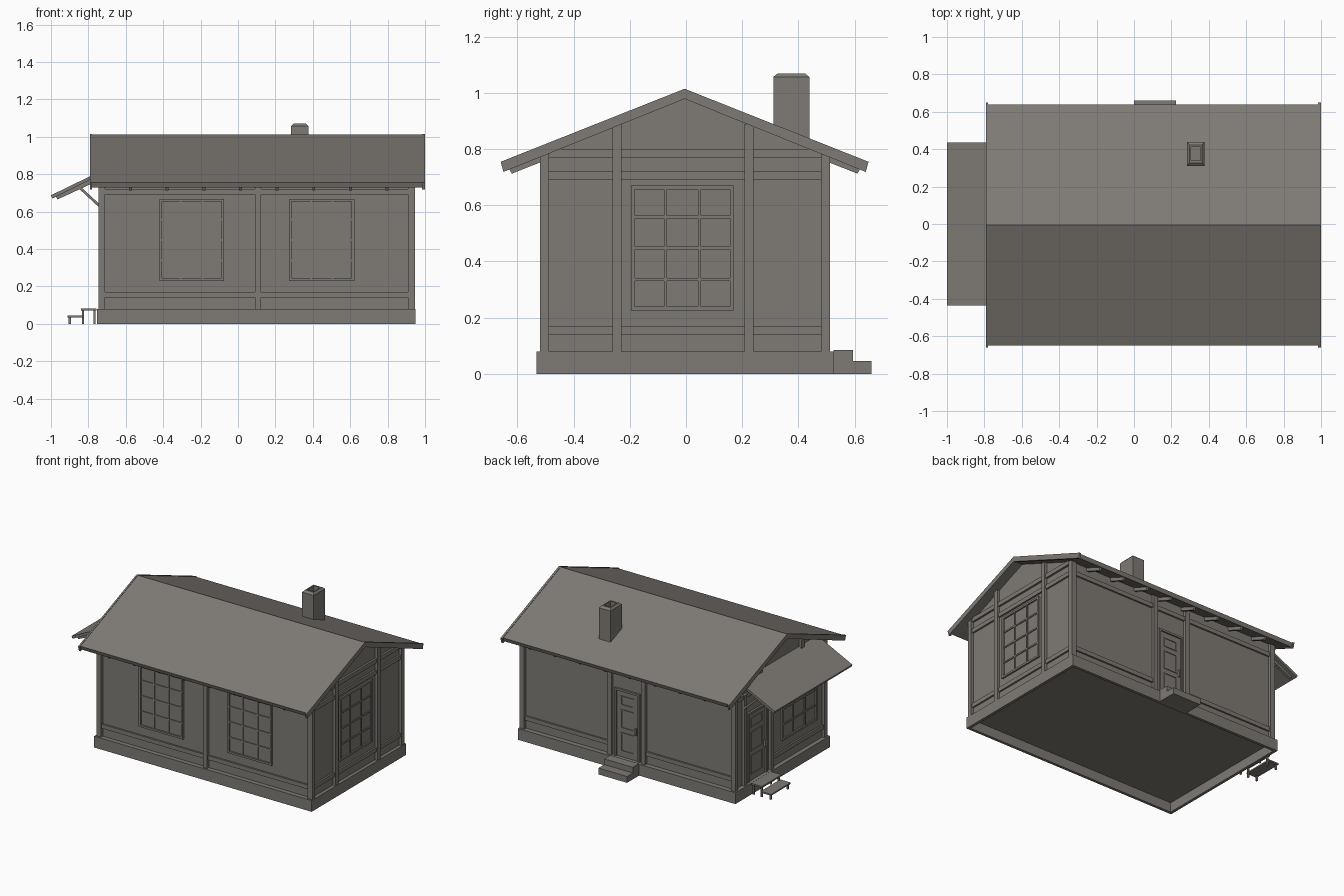
import bpy, bmesh
from mathutils import Vector

if "Cube" in bpy.data.objects:
    bpy.data.objects.remove(bpy.data.objects["Cube"])

mat = bpy.data.materials.new("warm_grey")
mat.diffuse_color = (0.21, 0.195, 0.175, 1)
mat.use_nodes = True
mat.node_tree.nodes["Principled BSDF"].inputs["Base Color"].default_value = mat.diffuse_color


def finish(bm, name):
    bmesh.ops.recalc_face_normals(bm, faces=bm.faces)
    me = bpy.data.meshes.new(name)
    bm.to_mesh(me)
    bm.free()
    me.materials.append(mat)
    ob = bpy.data.objects.new(name, me)
    bpy.context.collection.objects.link(ob)
    return ob


def prism(name, pts, axis, a, b):
    """Extrude a 2D profile: axis 'x' uses (y, z), axis 'y' uses (x, z)."""
    bm = bmesh.new()
    def place(p, t):
        return (t, p[0], p[1]) if axis == 'x' else (p[0], t, p[1])
    lo = [bm.verts.new(place(p, a)) for p in pts]
    hi = [bm.verts.new(place(p, b)) for p in pts]
    bm.faces.new(lo)
    bm.faces.new(hi)
    n = len(pts)
    for i in range(n):
        j = (i + 1) % n
        bm.faces.new((lo[i], lo[j], hi[j], hi[i]))
    return finish(bm, name)


def box(name, x0, x1, y0, y1, z0, z1):
    return prism(name, [(x0, z0), (x1, z0), (x1, z1), (x0, z1)], 'y', y0, y1)


# wall planes
WX0, WX1, WY0, WY1 = -0.725, 0.927, -0.50, 0.49
YC, RIDGE, SLOPE = -0.005, 1.015, 0.397


def trim(name, side, u0, u1, z0, z1, d, back=0.005):
    """Board on a wall, from just inside it to d outside."""
    if side == 'front':
        return box(name, u0, u1, WY0 - d, WY0 + back, z0, z1)
    if side == 'back':
        return box(name, u0, u1, WY1 - back, WY1 + d, z0, z1)
    if side == 'right':
        return box(name, WX1 - back, WX1 + d, u0, u1, z0, z1)
    return box(name, WX0 - d, WX0 + back, u0, u1, z0, z1)


def frame(name, side, u0, u1, z0, z1, w, d, sill=True):
    trim(name + "_side_a", side, u0, u0 + w, z0, z1, d)
    trim(name + "_side_b", side, u1 - w, u1, z0, z1, d)
    trim(name + "_top", side, u0 + w, u1 - w, z1 - w, z1, d)
    if sill:
        trim(name + "_bottom", side, u0 + w, u1 - w, z0, z0 + w, d)


def window(name, side, u0, u1, z0, z1, cols=3, rows=4):
    frame(name + "_frame", side, u0, u1, z0, z1, 0.014, 0.012)
    trim(name + "_pane", side, u0 + 0.01, u1 - 0.01, z0 + 0.01, z1 - 0.01, 0.002)
    for i in range(1, cols):
        u = u0 + (u1 - u0) * i / cols
        trim(name + "_upright_bar", side, u - 0.005, u + 0.005, z0 + 0.01, z1 - 0.01, 0.008)
    for i in range(1, rows):
        z = z0 + (z1 - z0) * i / rows
        trim(name + "_cross_bar", side, u0 + 0.01, u1 - 0.01, z - 0.005, z + 0.005, 0.008)


def door(name, side, u0, u1, z0, z1):
    frame(name + "_frame", side, u0, u1, z0, z1, 0.014, 0.014, False)
    trim(name + "_leaf", side, u0 + 0.014, u1 - 0.014, z0, z1 - 0.014, 0.004)
    h = z1 - z0
    for a, b in ((0.08, 0.36), (0.42, 0.70), (0.76, 0.9)):
        frame(name + "_panel", side, u0 + 0.045, u1 - 0.045, z0 + a * h, z0 + b * h, 0.008, 0.009)
    trim(name + "_handle", side, u0 + 0.022, u0 + 0.032, z0 + 0.38 * h, z0 + 0.48 * h, 0.018)


# foundation ring and floor
fx0, fx1, fy0, fy1, t = -0.755, 0.95, -0.532, 0.525, 0.02
box("foundation_front", fx0, fx1, fy0, fy0 + t, 0, 0.08)
box("foundation_back", fx0, fx1, fy1 - t, fy1, 0, 0.08)
box("foundation_left", fx0, fx0 + t, fy0 + t, fy1 - t, 0, 0.08)
box("foundation_right", fx1 - t, fx1, fy0 + t, fy1 - t, 0, 0.08)
box("floor", fx0 + t, fx1 - t, fy0 + t, fy1 - t, 0.068, 0.08)

# house body with gables
prism("walls", [(WY0, 0.08), (WY1, 0.08), (WY1, 0.79), (YC, 0.985), (WY0, 0.79)], 'x', WX0, WX1)

# corner posts
for x0, x1 in ((-0.745, -0.71), (0.91, 0.947)):
    for y0, y1 in ((-0.52, -0.488), (0.48, 0.512)):
        box("corner_post", x0, x1, y0, y1, 0.08, 0.785)

# wall posts
trim("front_post", 'front', 0.09, 0.122, 0.08, 0.79, 0.02)
for u in (-0.02, 0.245):
    trim("back_post", 'back', u - 0.017, u + 0.017, 0.08, 0.79, 0.02)
for u in (-0.245, 0.225):
    trim("right_post", 'right', u - 0.016, u + 0.016, 0.08, 0.89, 0.02)
    trim("left_gable_post", 'left', u - 0.016, u + 0.016, 0.72, 0.89, 0.02)
for u in (0.395, 0.095):
    trim("left_post", 'left', u - 0.015, u + 0.015, 0.08, 0.72, 0.02)

# horizontal rails
for z0, z1 in ((0.14, 0.17), (0.69, 0.72)):
    trim("front_rail", 'front', -0.71, 0.91, z0, z1, 0.012)
    trim("back_rail", 'back', -0.71, -0.037, z0, z1, 0.012)
    trim("back_rail", 'back', 0.262, 0.91, z0, z1, 0.012)
    trim("right_rail", 'right', -0.49, 0.48, z0, z1, 0.012)
trim("back_lintel", 'back', -0.037, 0.262, 0.69, 0.72, 0.012)
trim("left_low_rail", 'left', -0.49, 0.08, 0.14, 0.17, 0.012)
trim("left_rail", 'left', -0.49, 0.48, 0.69, 0.72, 0.012)
for s in ('left', 'right'):
    trim(s + "_tie_beam", s, -0.49, 0.48, 0.77, 0.80, 0.014)

# windows and doors
window("front_window_left", 'front', -0.42, -0.075, 0.23, 0.667)
window("front_window_right", 'front', 0.273, 0.622, 0.23, 0.667)
window("right_window", 'right', -0.195, 0.17, 0.225, 0.67)
window("left_window", 'left', -0.42, -0.03, 0.23, 0.667)
door("back_door", 'back', 0.015, 0.21, 0.08, 0.56)
door("left_door", 'left', 0.14, 0.36, 0.08, 0.57)


# main roof: slabs following the gable, barge boards at both ends
def chevron(half, drop_top, drop_low):
    e = half * SLOPE
    return [(YC - half, RIDGE - drop_top - e), (YC, RIDGE - drop_top), (YC + half, RIDGE - drop_top - e),
            (YC + half - 0.01, RIDGE - drop_low - e), (YC, RIDGE - drop_low),
            (YC - half + 0.01, RIDGE - drop_low - e)]


prism("roof", chevron(0.645, 0.003, 0.03), 'x', -0.783, 0.987)
for a, b in ((-0.792, -0.780), (0.985, 1.0)):
    prism("barge_board", chevron(0.655, 0, 0.036), 'x', a, b)

# rafter tails under both eaves
for i in range(8):
    x = -0.575 + 0.196 * i
    for s in (-1, 1):
        pts = [(YC + s * y, RIDGE - SLOPE * y - d)
               for y, d in ((0.46, 0.028), (0.63, 0.028), (0.615, 0.058), (0.46, 0.058))]
        prism("rafter_tail", pts, 'x', x - 0.008, x + 0.008)

# porch canopy on the left end with rafters and braces
def pz(x):
    return 0.69 + 0.476 * (x + 1.0)


prism("porch_roof", [(-1.0, pz(-1) - 0.003), (WX0, pz(WX0)), (WX0, pz(WX0) - 0.018), (-0.992, pz(-1) - 0.02)],
      'y', -0.435, 0.435)
for y in (-0.40, 0.0, 0.40):
    prism("porch_rafter", [(-0.975, pz(-0.975) - 0.018), (WX0, pz(WX0) - 0.018), (WX0, pz(WX0) - 0.045),
                           (-0.965, pz(-0.965) - 0.042)], 'y', y - 0.01, y + 0.01)
for y in (-0.40, 0.40):
    prism("porch_brace", [(-0.85, 0.722), (-0.83, 0.722), (-0.735, 0.635), (-0.735, 0.615)],
          'y', y - 0.008, y + 0.008)

# chimney with chamfered crown and open flue
bm = bmesh.new()
cx, cy = 0.33, 0.375
rings = []
for hx, hy, z in ((0.046, 0.064, 0.80), (0.046, 0.064, 1.057), (0.034, 0.048, 1.07),
                  (0.025, 0.036, 1.07), (0.025, 0.036, 1.0)):
    rings.append([bm.verts.new(Vector((cx + sx * hx, cy + sy * hy, z)))
                  for sx, sy in ((-1, -1), (1, -1), (1, 1), (-1, 1))])
for lo, hi in zip(rings, rings[1:]):
    for i in range(4):
        j = (i + 1) % 4
        bm.faces.new((lo[i], lo[j], hi[j], hi[i]))
bm.faces.new(rings[0])
bm.faces.new(rings[-1])
finish(bm, "chimney")

# solid back steps
prism("back_steps", [(0.525, 0), (0.66, 0), (0.66, 0.045), (0.595, 0.045), (0.595, 0.085), (0.525, 0.085)],
      'x', 0.0, 0.225)

# wooden left steps on legs
box("upper_tread", -0.84, -0.757, 0.13, 0.35, 0.07, 0.081)
box("lower_tread", -0.912, -0.83, 0.13, 0.35, 0.034, 0.044)
for y in (0.14, 0.33):
    for x, h in ((-0.905, 0.036), (-0.835, 0.072), (-0.773, 0.072)):
        box("step_leg", x, x + 0.011, y, y + 0.011, 0, h)
